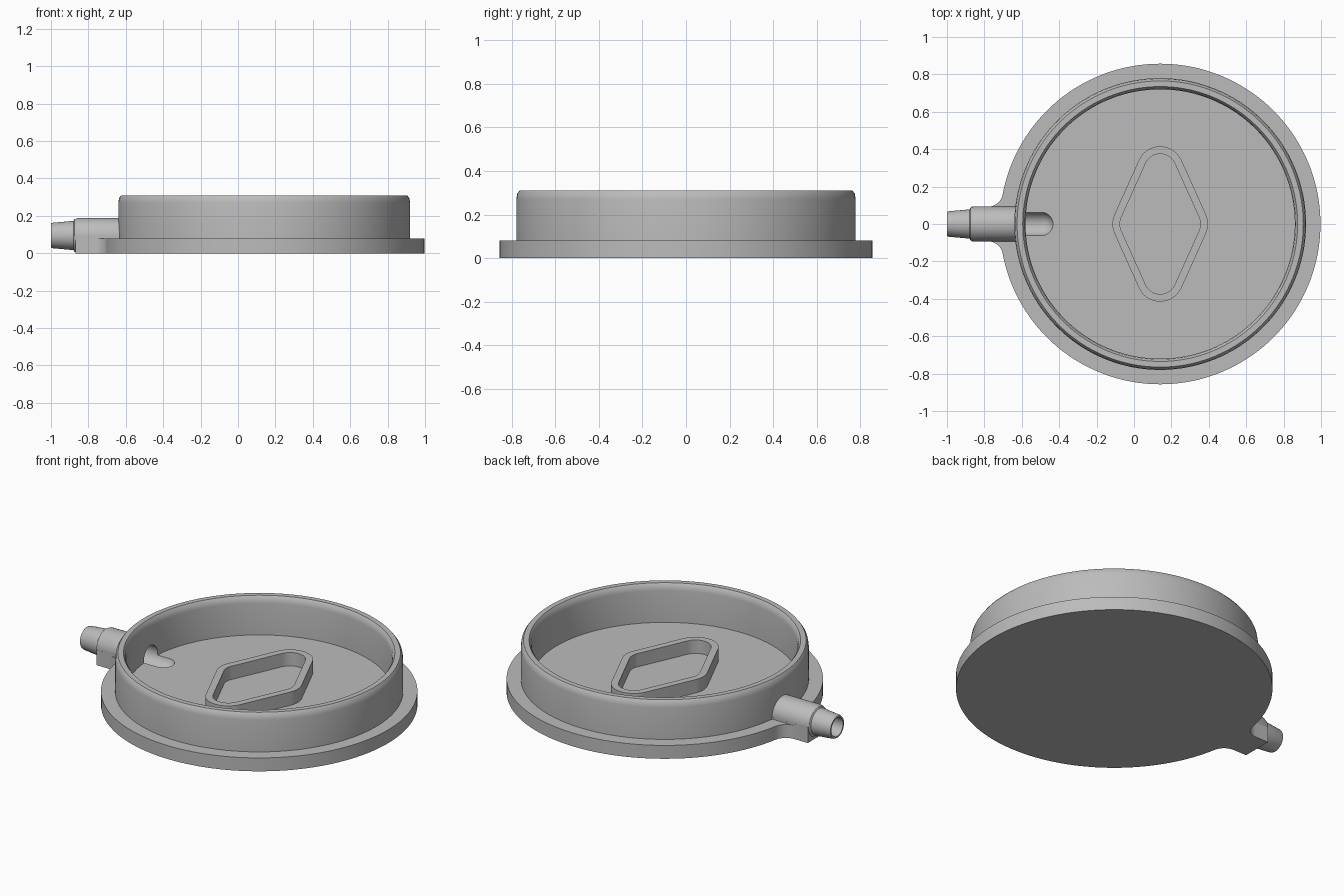
import bpy, bmesh
from math import sin, cos, pi, asin, atan2, hypot, sqrt, radians
from mathutils import Matrix, Vector

cube = bpy.data.objects.get("Cube")
if cube:
    bpy.data.objects.remove(cube, do_unlink=True)

grey = bpy.data.materials.new("plain grey")
grey.use_nodes = True
grey.diffuse_color = (0.5, 0.5, 0.5, 1)
grey.node_tree.nodes["Principled BSDF"].inputs["Base Color"].default_value = (0.5, 0.5, 0.5, 1)

CX = 0.14          # centre of the round dish
R = 0.857          # flange radius
FLOOR = 0.08       # flange and floor height
AXIS = 0.095       # spout axis height
HALF = 0.0925      # spout body radius


def finish(bm, name):
    bmesh.ops.recalc_face_normals(bm, faces=bm.faces)
    mesh = bpy.data.meshes.new(name)
    bm.to_mesh(mesh)
    bm.free()
    mesh.materials.append(grey)
    obj = bpy.data.objects.new(name, mesh)
    bpy.context.collection.objects.link(obj)
    return obj


def lathe(name, profile, matrix, steps):
    """Spin (radius, height) points about local z, then place the solid."""
    bm = bmesh.new()
    verts = [bm.verts.new((r, 0, h)) for r, h in profile]
    edges = [bm.edges.new(pair) for pair in zip(verts, verts[1:])]
    bmesh.ops.spin(bm, geom=verts + edges, cent=(0, 0, 0), axis=(0, 0, 1),
                   angle=2 * pi, steps=steps)
    bmesh.ops.remove_doubles(bm, verts=bm.verts, dist=1e-5)
    bm.transform(matrix)
    return finish(bm, name)


def prism(name, outline, z0, z1):
    bm = bmesh.new()
    face = bm.faces.new([bm.verts.new((x, y, z0)) for x, y in outline])
    top = bmesh.ops.extrude_face_region(bm, geom=[face], use_keep_orig=True)["geom"]
    bmesh.ops.translate(bm, vec=(0, 0, z1 - z0),
                        verts=[v for v in top if isinstance(v, bmesh.types.BMVert)])
    return finish(bm, name)


def combine(target, other, operation):
    mod = target.modifiers.new(operation, "BOOLEAN")
    mod.operation = operation
    mod.solver = "EXACT"
    mod.object = other
    bpy.context.view_layer.objects.active = target
    bpy.ops.object.modifier_apply(modifier=mod.name)
    bpy.data.objects.remove(other, do_unlink=True)


def arc(cx, cy, r, a0, a1, n):
    return [(cx + r * cos(a0 + (a1 - a0) * i / n), cy + r * sin(a0 + (a1 - a0) * i / n))
            for i in range(n + 1)]


# Dish: flange, floor and wall with softened rim
dish = lathe("dish", [(0, 0), (R, 0), (R, FLOOR), (0.78, FLOOR), (0.78, 0.27),
                      (0.776, 0.295), (0.765, 0.31), (0.735, 0.31), (0.724, 0.295),
                      (0.72, 0.27), (0.72, FLOOR), (0, FLOOR)],
             Matrix.Translation((CX, 0, 0)), 144)

# Diamond ridge on the floor
def diamond(shrink):
    rt, rs = 0.125 - shrink, 0.13 - shrink
    ty, sx = 0.29, 0.125
    phi = atan2(sx, ty) + asin((rs - rt) / hypot(sx, ty))
    pts = []
    for k in range(4):
        mid = k * pi / 2
        if k % 2 == 0:
            pts += arc(CX + sx * cos(mid), 0, rs, mid - phi, mid + phi, 8)
        else:
            spread = pi / 2 - phi
            pts += arc(CX, ty * sin(mid), rt, mid - spread, mid + spread, 16)
    return pts


ridge = prism("diamond_ridge", diamond(0), 0.04, 0.16)
combine(ridge, prism("ridge_hollow", diamond(0.04), 0, 0.2), "DIFFERENCE")

# Hose spout with tapered tip
along_x = Matrix.Translation((0, 0, AXIS)) @ Matrix.Rotation(pi / 2, 4, "Y")
spout = lathe("spout", [(0, -1), (0.064, -1), (0.068, -0.99), (0.078, -0.88),
                        (0.086, -0.875), (HALF, -0.86), (HALF, -0.6), (0, -0.6)],
              along_x, 64)

# Block under the spout, and its filleted foot blending into the flange
block = prism("spout_block", [(-0.87, -HALF), (-0.6, -HALF), (-0.6, HALF), (-0.87, HALF)],
              0, 0.09)
rf = 0.08
fy = HALF + rf
fx = CX - sqrt((R + rf) ** 2 - fy ** 2)
side = arc(fx, fy, rf, -pi / 2, atan2(-fy, CX - fx), 10)
foot = prism("spout_foot", side + [(-0.6, fy * 0.8), (-0.6, -fy * 0.8)]
             + [(x, -y) for x, y in reversed(side)], 0, FLOOR)

for part in (ridge, spout, block, foot):
    combine(dish, part, "UNION")

# Bore through the spout, ending as a round-nosed groove in the floor
nose = [(r, h) for h, r in arc(-0.495, 0, 0.064, pi / 2, 0, 12)]
nose[-1] = (0, nose[-1][1])
bore = lathe("bore", [(0, -1.05), (0.055, -1.05), (0.055, -0.87), (0.064, -0.84)] + nose,
             along_x, 48)
combine(dish, bore, "DIFFERENCE")

dish.name = "dish_with_spout"
bpy.ops.object.select_all(action="DESELECT")
dish.select_set(True)
bpy.context.view_layer.objects.active = dish
bpy.ops.object.shade_smooth_by_angle(angle=radians(32))
